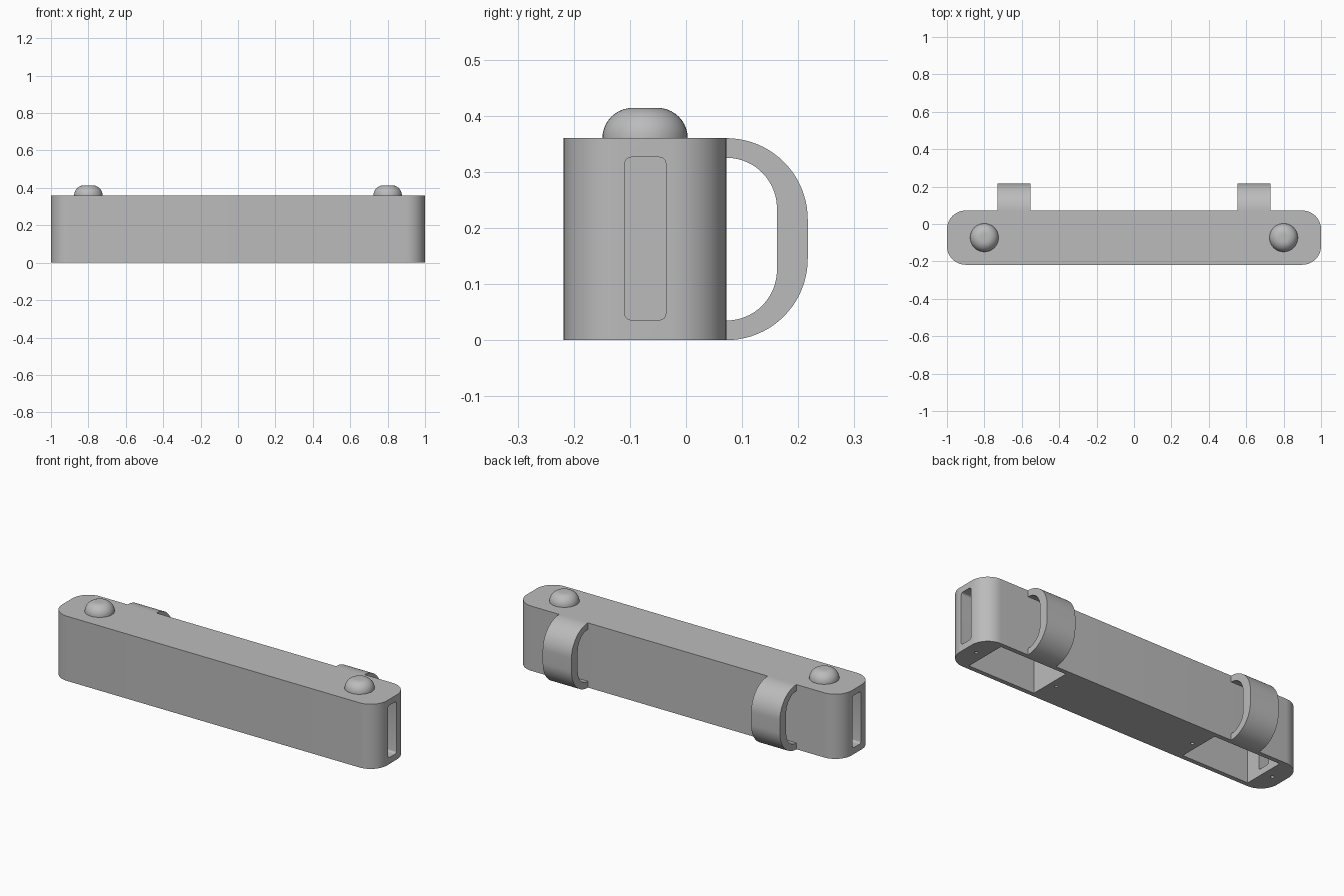
import bpy, bmesh, math
from mathutils import Vector

cube = bpy.data.objects.get("Cube")
if cube:
    bpy.data.objects.remove(cube, do_unlink=True)

grey = bpy.data.materials.new("plain grey")
grey.use_nodes = True
colour = (0.5, 0.5, 0.5, 1)
grey.diffuse_color = colour
grey.node_tree.nodes["Principled BSDF"].inputs["Base Color"].default_value = colour

MID_Y, FRONT, BACK, TOP = -0.073, -0.218, 0.072, 0.36


def arc(cx, cy, r, start, end, steps=16):
    """Points along a circular arc, angles in degrees."""
    angles = [math.radians(start + (end - start) * i / steps) for i in range(steps + 1)]
    return [(cx + r * math.cos(a), cy + r * math.sin(a)) for a in angles]


def rounded_rect(u0, u1, v0, v1, r, steps=12):
    return (arc(u1 - r, v1 - r, r, 0, 90, steps) + arc(u0 + r, v1 - r, r, 90, 180, steps)
            + arc(u0 + r, v0 + r, r, 180, 270, steps) + arc(u1 - r, v0 + r, r, 270, 360, steps))


def add_object(name, bm, smooth=True):
    bmesh.ops.recalc_face_normals(bm, faces=bm.faces)
    mesh = bpy.data.meshes.new(name)
    bm.to_mesh(mesh)
    bm.free()
    mesh.materials.append(grey)
    obj = bpy.data.objects.new(name, mesh)
    bpy.context.collection.objects.link(obj)
    if smooth:
        shade(obj)
    return obj


def shade(obj):
    bpy.ops.object.select_all(action='DESELECT')
    obj.select_set(True)
    bpy.context.view_layer.objects.active = obj
    bpy.ops.object.shade_smooth_by_angle(angle=math.radians(30))


def extrude(name, outline, axis, start, end, smooth=True):
    """Extrude a flat outline along x (outline in y, z) or z (outline in x, y)."""
    bm = bmesh.new()
    place = (lambda u, v: (start, u, v)) if axis == 'x' else (lambda u, v: (u, v, start))
    face = bm.faces.new([bm.verts.new(place(u, v)) for u, v in outline])
    new = bmesh.ops.extrude_face_region(bm, geom=[face])["geom"]
    move = Vector((end - start, 0, 0)) if axis == 'x' else Vector((0, 0, end - start))
    bmesh.ops.translate(bm, vec=move, verts=[g for g in new if isinstance(g, bmesh.types.BMVert)])
    return add_object(name, bm, smooth)


# Long rounded body
body = extrude("body", rounded_rect(-1, 1, FRONT, BACK, 0.1), 'z', 0, TOP, False)

# Cutters: bottom pockets, end slots and screw holes
cutters = []
for side, s in (("left", 1), ("right", -1)):
    lo, hi = sorted((s * 0.47, s * 0.88))
    pocket = [(lo, MID_Y - 0.12), (hi, MID_Y - 0.12), (hi, MID_Y + 0.12), (lo, MID_Y + 0.12)]
    cutters.append(extrude(side + "_pocket_cutter", pocket, 'z', -0.1, 0.327, False))
    slot = rounded_rect(-0.109, -0.036, 0.036, 0.326, 0.011, 4)
    cutters.append(extrude(side + "_slot_cutter", slot, 'x', s * 0.8, s * 1.1, False))
    for label, x in (("inner", 0.43), ("outer", 0.935)):
        hole = arc(s * x, MID_Y, 0.009, 0, 360)[:-1]
        cutters.append(extrude(f"{side}_{label}_hole_cutter", hole, 'z', -0.1, 0.1, False))

for cutter in cutters:
    mod = body.modifiers.new(cutter.name, 'BOOLEAN')
    mod.operation, mod.solver, mod.object = 'DIFFERENCE', 'EXACT', cutter
    bpy.context.view_layer.objects.active = body
    bpy.ops.object.modifier_apply(modifier=mod.name)
for cutter in cutters:
    bpy.data.objects.remove(cutter, do_unlink=True)
shade(body)

# Rounded buttons and back loop handles on both sides
button_profile = [(0.076, TOP - 0.01)] + arc(0.022, TOP, 0.054, 0, 90, 10) + [(0, TOP + 0.054)]
outer = arc(BACK, 0.215, 0.145, 90, 0, 20) + arc(BACK, 0.145, 0.145, 0, -90, 20)
inner = arc(BACK, 0.125, 0.09, -90, 0, 20) + arc(BACK, 0.235, 0.09, 0, 90, 20)
for side, s in (("left", 1), ("right", -1)):
    bm = bmesh.new()
    verts = [bm.verts.new((r, 0, z)) for r, z in button_profile]
    edges = [bm.edges.new(pair) for pair in zip(verts, verts[1:])]
    bmesh.ops.spin(bm, geom=verts + edges, axis=(0, 0, 1), cent=(0, 0, 0),
                   angle=math.tau, steps=40)
    bmesh.ops.remove_doubles(bm, verts=bm.verts, dist=0.0001)
    bmesh.ops.translate(bm, vec=(s * 0.8, MID_Y, 0), verts=bm.verts)
    add_object(side + "_button", bm)
    extrude(side + "_back_loop", outer + inner, 'x', s * 0.553, s * 0.73)
